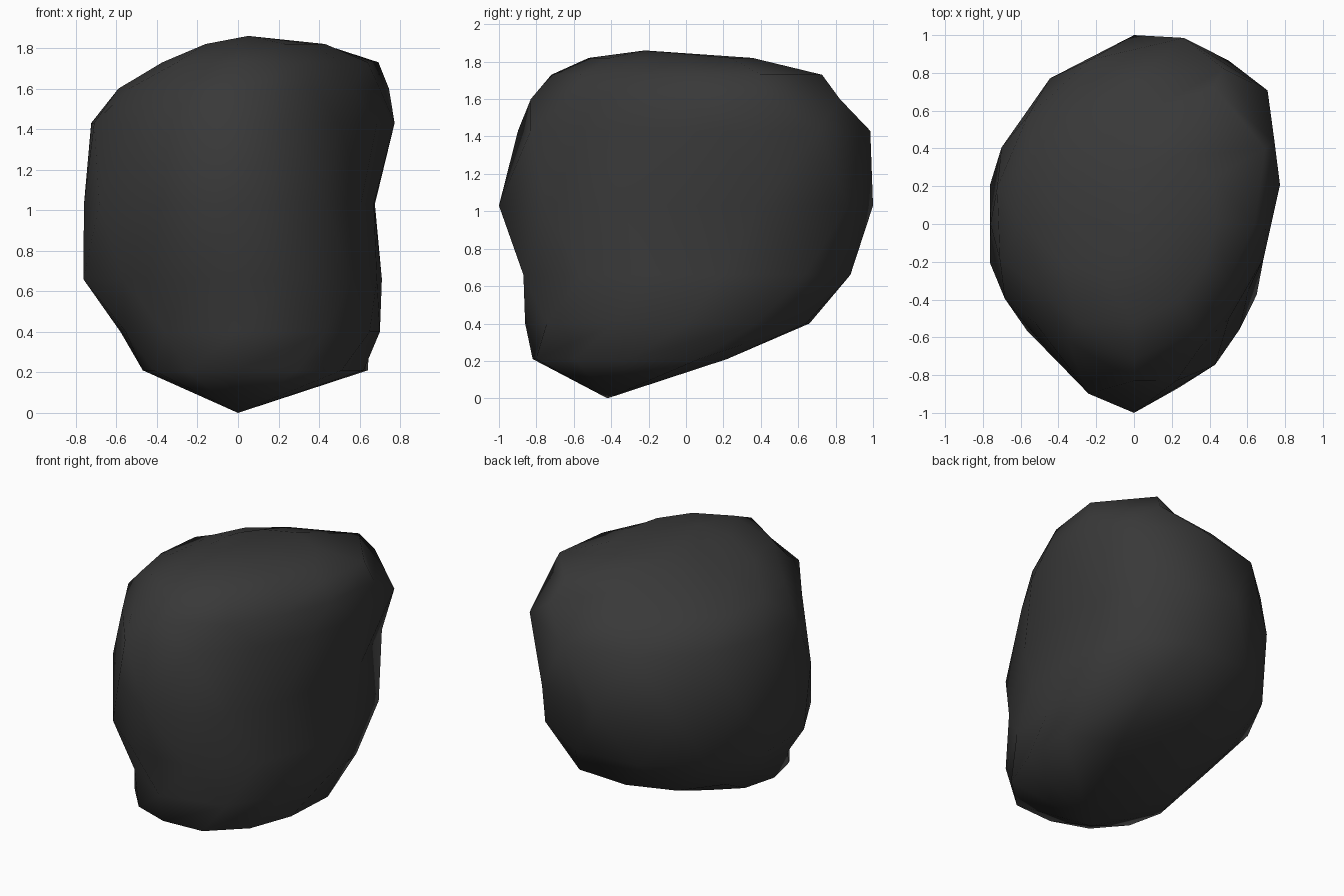
import bpy, bmesh
from math import cos, sin, pi

if "Cube" in bpy.data.objects:
    bpy.data.objects.remove(bpy.data.objects["Cube"])

# Boulder cross-sections: height, centre y, twist in steps, radii every 30 degrees from +x
SECTIONS = [
    (0.21, -0.30, 0, (.62, .74, .60, .49, .46, .47, .47, .48, .50, .52, .58, .59)),
    (0.40, 0, 0, (.70, .75, .74, .66, .63, .59, .58, .64, .72, .86, .86, .75)),
    (0.66, 0, 0.5, (.735, .90, .91, .87, .81, .79, .79, .80, .87, .90, .79, .71)),
    (1.03, 0, 0, (.67, .78, 1.0, 1.0, .89, .81, .76, .79, .83, 1.0, .86, .70)),
    (1.43, 0, 0.5, (.80, 1.0, 1.02, .90, .80, .75, .735, .74, .93, .86, .71, .71)),
    (1.60, 0, 0, (.70, .86, .95, .76, .68, .64, .59, .62, .71, .83, .73, .65)),
    (1.73, 0, 0, (.64, .80, .84, .55, .44, .37, .34, .43, .60, .72, .65, .58)),
    (1.82, 0, 0, (.43, .48, .41, .27, .18, .14, .13, .17, .32, .52, .47, .43)),
]
BOTTOM, TOP = (0, -0.42, 0), (0.05, -0.22, 1.86)

bm = bmesh.new()
rings = []
for z, cy, twist, radii in SECTIONS:
    n = len(radii)
    ring = []
    for i, r in enumerate(radii):
        a = 2 * pi * (i + twist) / n
        ring.append(bm.verts.new((r * cos(a), cy + r * sin(a), z)))
    rings.append(ring)

# Skin between the sections, then close both ends with fans
for (a, sa), (b, sb) in zip(zip(rings, SECTIONS), zip(rings[1:], SECTIONS[1:])):
    for i in range(n):
        j = (i + 1) % n
        if sb[2] > sa[2]:
            bm.faces.new((a[i], a[j], b[i]))
            bm.faces.new((a[j], b[j], b[i]))
        else:
            bm.faces.new((a[i], a[j], b[j]))
            bm.faces.new((a[i], b[j], b[i]))
for tip, ring in ((BOTTOM, rings[0]), (TOP, rings[-1])):
    v = bm.verts.new(tip)
    for i in range(n):
        bm.faces.new((v, ring[i], ring[(i + 1) % n]))
bmesh.ops.recalc_face_normals(bm, faces=bm.faces[:])
for f in bm.faces:
    f.smooth = True

mesh = bpy.data.meshes.new("boulder")
bm.to_mesh(mesh)
bm.free()
boulder = bpy.data.objects.new("boulder", mesh)
bpy.context.collection.objects.link(boulder)

# Dark stone colour
stone = bpy.data.materials.new("dark_stone")
stone.diffuse_color = (0.04, 0.04, 0.04, 1)
stone.use_nodes = True
stone.node_tree.nodes["Principled BSDF"].inputs["Base Color"].default_value = stone.diffuse_color
mesh.materials.append(stone)
